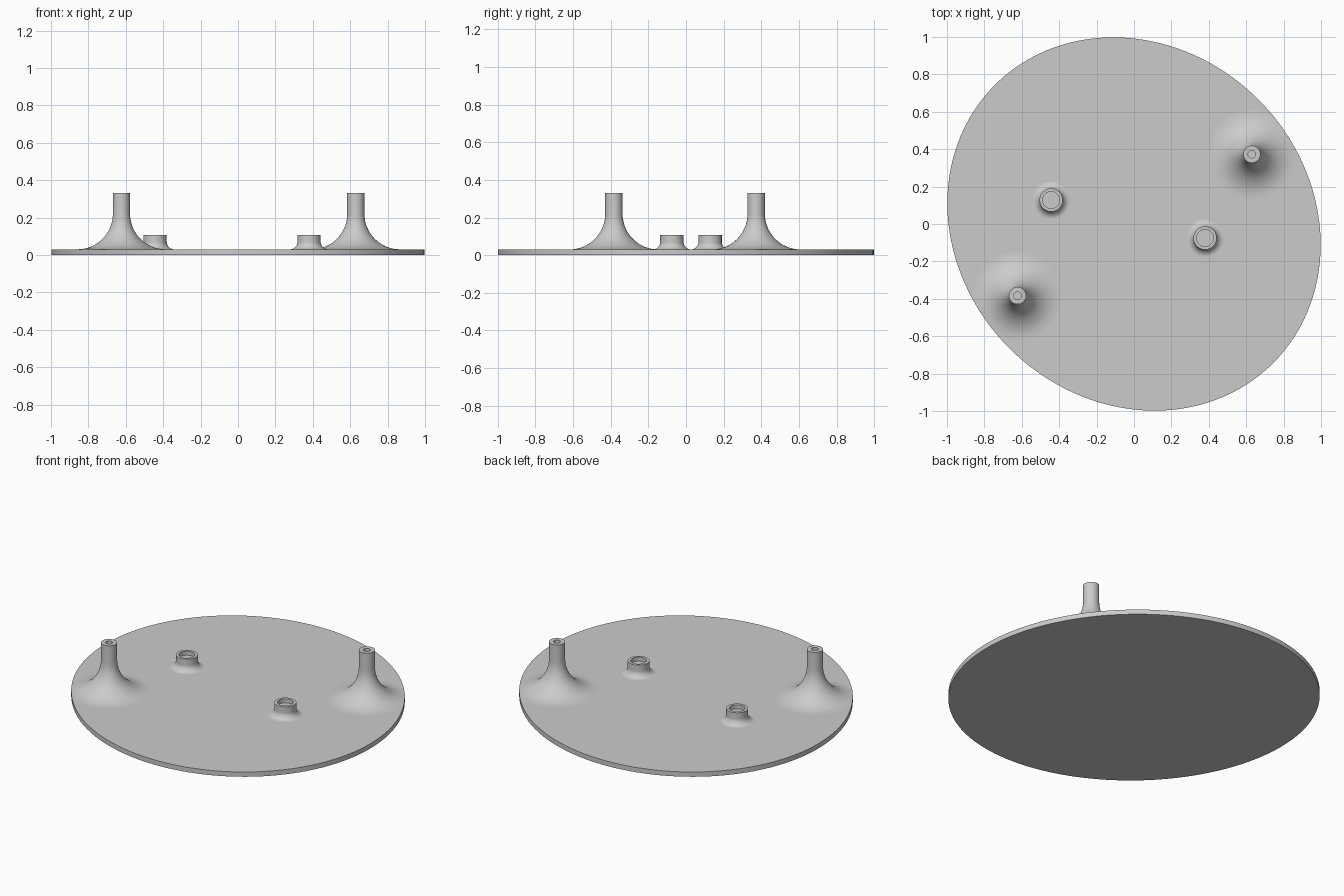
import bpy, bmesh
from math import sin, cos, pi, sqrt, radians
from mathutils import Matrix

if "Cube" in bpy.data.objects:
    bpy.data.objects.remove(bpy.data.objects["Cube"], do_unlink=True)

grey = bpy.data.materials.new("light_grey")
grey.use_nodes = True
grey.diffuse_color = (0.6, 0.6, 0.6, 1)
grey.node_tree.nodes["Principled BSDF"].inputs["Base Color"].default_value = (0.6, 0.6, 0.6, 1)

THICK = 0.03
SEMI_LONG, SEMI_SHORT, TILT = 1.052, 0.941, radians(135)   # slanted oval outline


def finish(name, bm):
    bmesh.ops.recalc_face_normals(bm, faces=bm.faces)
    mesh = bpy.data.meshes.new(name)
    bm.to_mesh(mesh)
    bm.free()
    mesh.materials.append(grey)
    obj = bpy.data.objects.new(name, mesh)
    bpy.context.collection.objects.link(obj)
    bpy.ops.object.select_all(action='DESELECT')
    obj.select_set(True)
    bpy.context.view_layer.objects.active = obj
    bpy.ops.object.shade_smooth_by_angle(angle=radians(30))
    return obj


def keep_on_plate(co):
    """Pull a point back to the plate rim if it overhangs."""
    u = (co.x * cos(TILT) + co.y * sin(TILT)) / SEMI_LONG
    v = (co.y * cos(TILT) - co.x * sin(TILT)) / SEMI_SHORT
    q = sqrt(u * u + v * v)
    if q > 1:
        co.x, co.y = co.x / q, co.y / q


def flared_boss(name, x, y, radius, top, fillet, bore, depth, sides=64, steps=16):
    # Fillet arc, straight neck, flat rim, then blind bore
    profile = []
    for i in range(steps + 1):
        a = pi / 2 * i / steps
        profile.append((radius + fillet * (1 - sin(a)), THICK + fillet * (1 - cos(a))))
    profile += [(radius, top), (bore, top), (bore, top - depth)]
    bm = bmesh.new()
    rings = [[bm.verts.new((x + r * cos(2 * pi * k / sides), y + r * sin(2 * pi * k / sides), z))
              for k in range(sides)] for r, z in profile]
    for low, high in zip(rings, rings[1:]):
        for k in range(sides):
            n = (k + 1) % sides
            bm.faces.new((low[k], low[n], high[n], high[k]))
    bm.faces.new(rings[-1])
    for v in bm.verts:
        keep_on_plate(v.co)
    obj = finish(name, bm)
    return obj


# Oval base plate
bm = bmesh.new()
bmesh.ops.create_cone(bm, cap_ends=True, segments=128, radius1=1, radius2=1, depth=THICK,
                      matrix=Matrix.Rotation(TILT, 4, 'Z')
                      @ Matrix.Diagonal((SEMI_LONG, SEMI_SHORT, 1, 1))
                      @ Matrix.Translation((0, 0, THICK / 2)))
finish("base_plate", bm)

# Tall flared posts and short ring bosses
for name, x, y in (("left_post", 0.63, 0.373), ("right_post", -0.623, -0.383)):
    flared_boss(name, x, y, radius=0.046, top=0.33, fillet=0.19, bore=0.02, depth=0.15)
for name, x, y in (("left_boss", 0.38, -0.075), ("right_boss", -0.443, 0.128)):
    flared_boss(name, x, y, radius=0.062, top=0.107, fillet=0.04, bore=0.045, depth=0.025)
